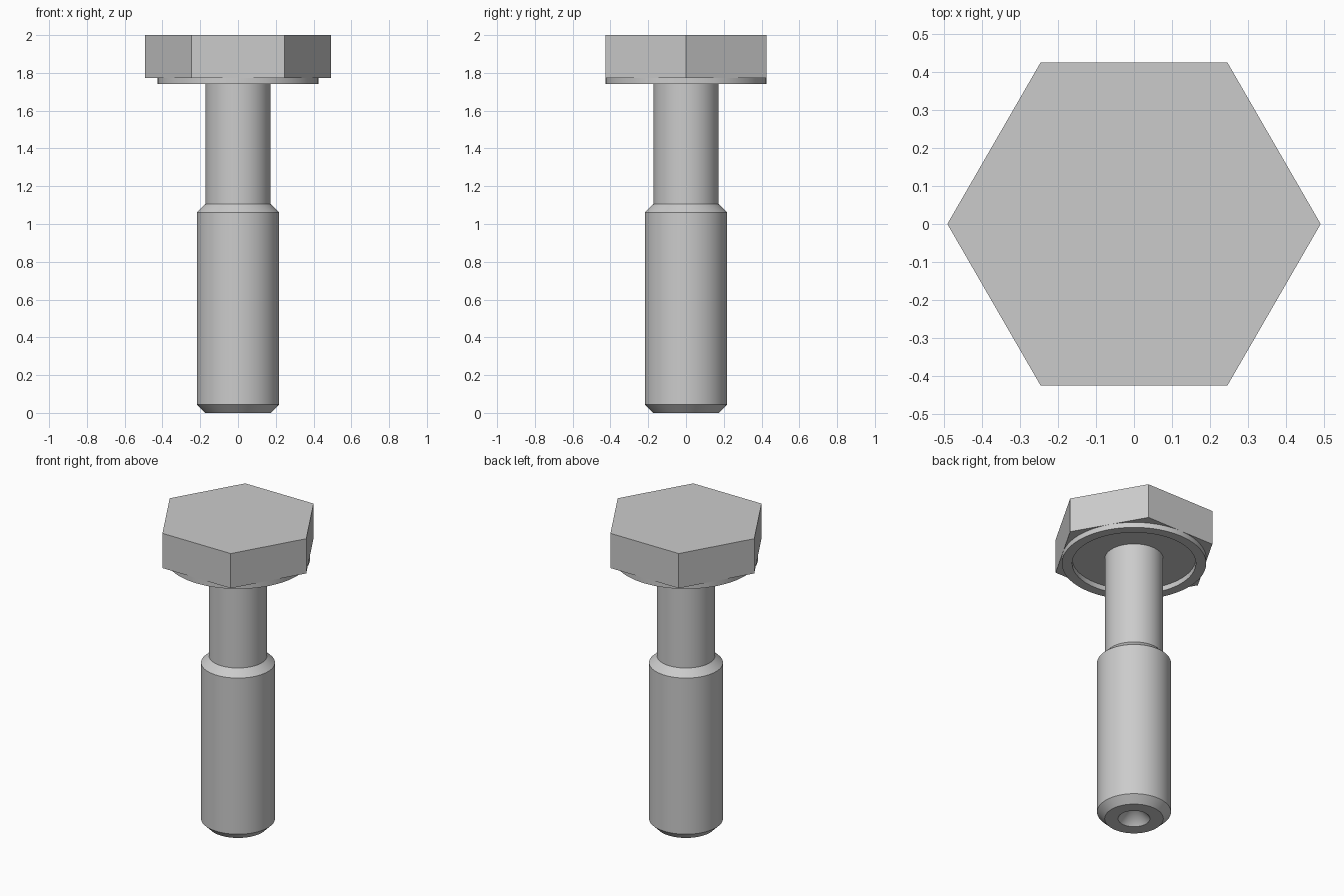
import bpy, bmesh
from math import sin, cos, pi

if "Cube" in bpy.data.objects:
    bpy.data.objects.remove(bpy.data.objects["Cube"])


def finish(bm, name):
    bmesh.ops.remove_doubles(bm, verts=bm.verts, dist=1e-5)
    bmesh.ops.recalc_face_normals(bm, faces=bm.faces)
    mesh = bpy.data.meshes.new(name)
    bm.to_mesh(mesh)
    bm.free()
    obj = bpy.data.objects.new(name, mesh)
    bpy.context.collection.objects.link(obj)
    return obj


def lathe(name, profile, closed=False, steps=96):
    """Revolve (radius, z) points around the z axis."""
    bm = bmesh.new()
    verts = [bm.verts.new((r, 0, z)) for r, z in profile]
    pairs = list(zip(verts, verts[1:]))
    if closed:
        pairs.append((verts[-1], verts[0]))
    edges = [bm.edges.new(p) for p in pairs]
    bmesh.ops.spin(bm, geom=verts + edges, cent=(0, 0, 0), axis=(0, 0, 1),
                   angle=2 * pi, steps=steps, use_merge=True)
    obj = finish(bm, name)
    bpy.ops.object.select_all(action='DESELECT')
    obj.select_set(True)
    bpy.context.view_layer.objects.active = obj
    bpy.ops.object.shade_smooth_by_angle(angle=pi / 6)
    return obj


# Hexagonal head, corners on the x axis
bm = bmesh.new()
ring = [bm.verts.new((0.492 * cos(i * pi / 3), 0.492 * sin(i * pi / 3), 1.774))
        for i in range(6)]
base = bm.faces.new(ring)
ext = bmesh.ops.extrude_face_region(bm, geom=[base], use_keep_orig=True)
top = [v for v in ext['geom'] if isinstance(v, bmesh.types.BMVert)]
bmesh.ops.translate(bm, verts=top, vec=(0, 0, 0.226))
finish(bm, "hex_head")

# Raised bearing rim under the head, leaving a shallow recess inside
lathe("bearing_rim", [(0.426, 1.774), (0.426, 1.74), (0.365, 1.74), (0.365, 1.774)])

# Shank: centre-drilled tip, chamfered thick body, thin neck up to the head
lathe("shank", [(0, 0.12), (0.094, 0), (0.173, 0), (0.218, 0.045),
                (0.218, 1.062), (0.172, 1.106), (0.172, 1.774)])
